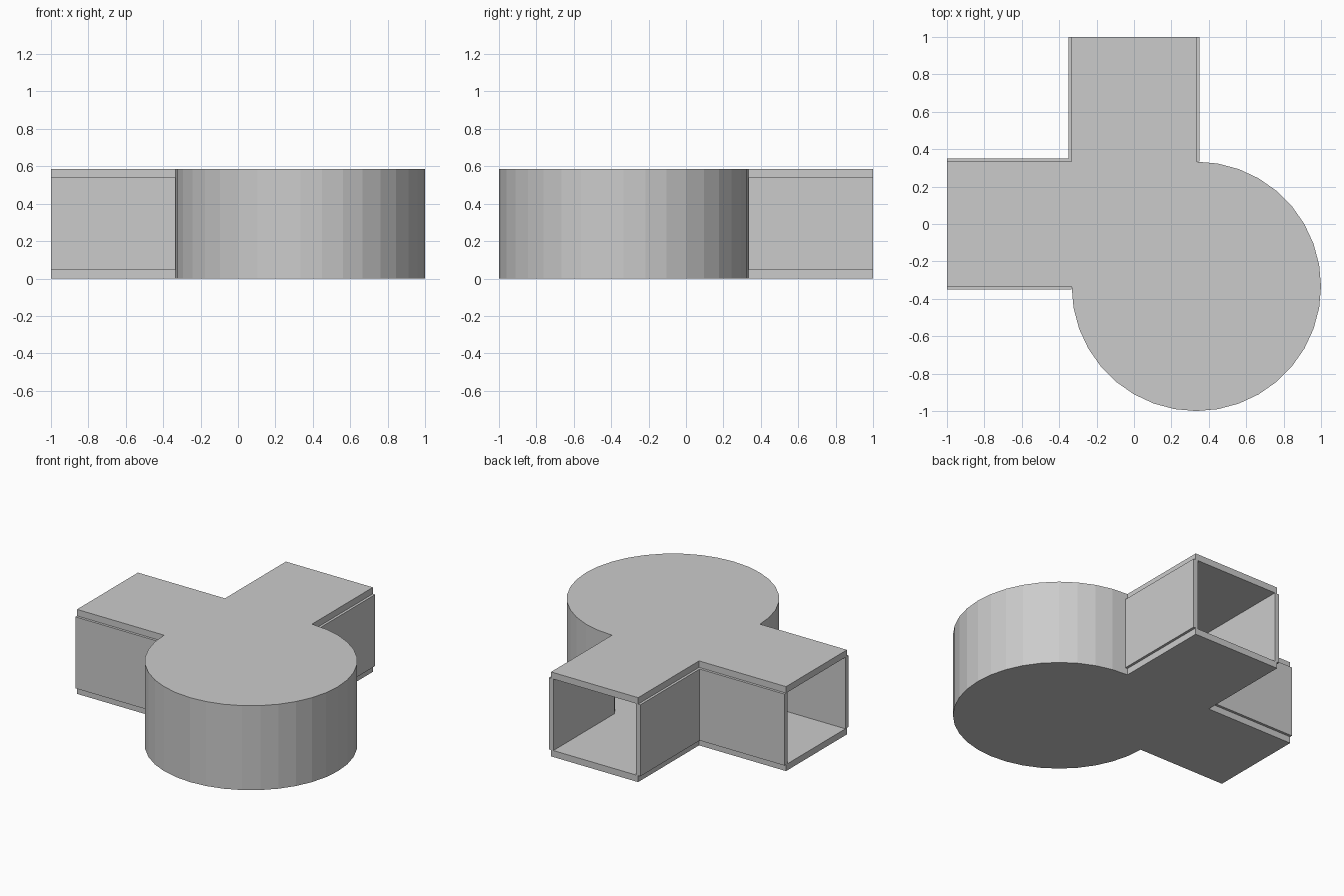
import bpy, bmesh
from math import cos, sin, radians

if "Cube" in bpy.data.objects:
    bpy.data.objects.remove(bpy.data.objects["Cube"])

A = 1 / 3          # half width of the passages, also the room centre offset
R = 2 / 3          # room radius
H, T = 0.585, 0.045  # total height, slab thickness
W = 0.0175         # half thickness of the passage walls
ROOM_WALL = 0.035


def prism(name, outline, z0, z1):
    bm = bmesh.new()
    face = bm.faces.new([bm.verts.new((x, y, z0)) for x, y in outline])
    new = bmesh.ops.extrude_face_region(bm, geom=[face])["geom"]
    verts = [v for v in new if isinstance(v, bmesh.types.BMVert)]
    bmesh.ops.translate(bm, verts=verts, vec=(0, 0, z1 - z0))
    bmesh.ops.recalc_face_normals(bm, faces=bm.faces[:])
    mesh = bpy.data.meshes.new(name)
    bm.to_mesh(mesh)
    bm.free()
    obj = bpy.data.objects.new(name, mesh)
    bpy.context.collection.objects.link(obj)
    return obj


def arc(radius):
    # three quarter circle from the left passage round to the back passage
    return [(A + radius * cos(radians(a)), -A + radius * sin(radians(a)))
            for a in range(180, 451, 10)]


# floor and ceiling: round room plus two passages
plan = arc(R) + [(A, 1), (-A, 1), (-A, A), (-1, A), (-1, -A)]
prism("floor", plan, 0, T)
prism("ceiling", plan, H - T, H)

# curved room wall, open towards the passages
prism("room_wall", arc(R) + arc(R - ROOM_WALL)[::-1], T, H - T)

# straight passage walls, straddling the slab edges
i, o = A - W, A + W
prism("back_passage_wall", [(i, A), (o, A), (o, 1), (i, 1)], T, H - T)
prism("left_passage_wall", [(-1, -o), (-A, -o), (-A, -i), (-1, -i)], T, H - T)

# L-shaped wall round the inner corner
prism("corner_wall", [(-o, 1), (-o, o), (-1, o), (-1, i), (-i, i), (-i, 1)],
      T, H - T)
